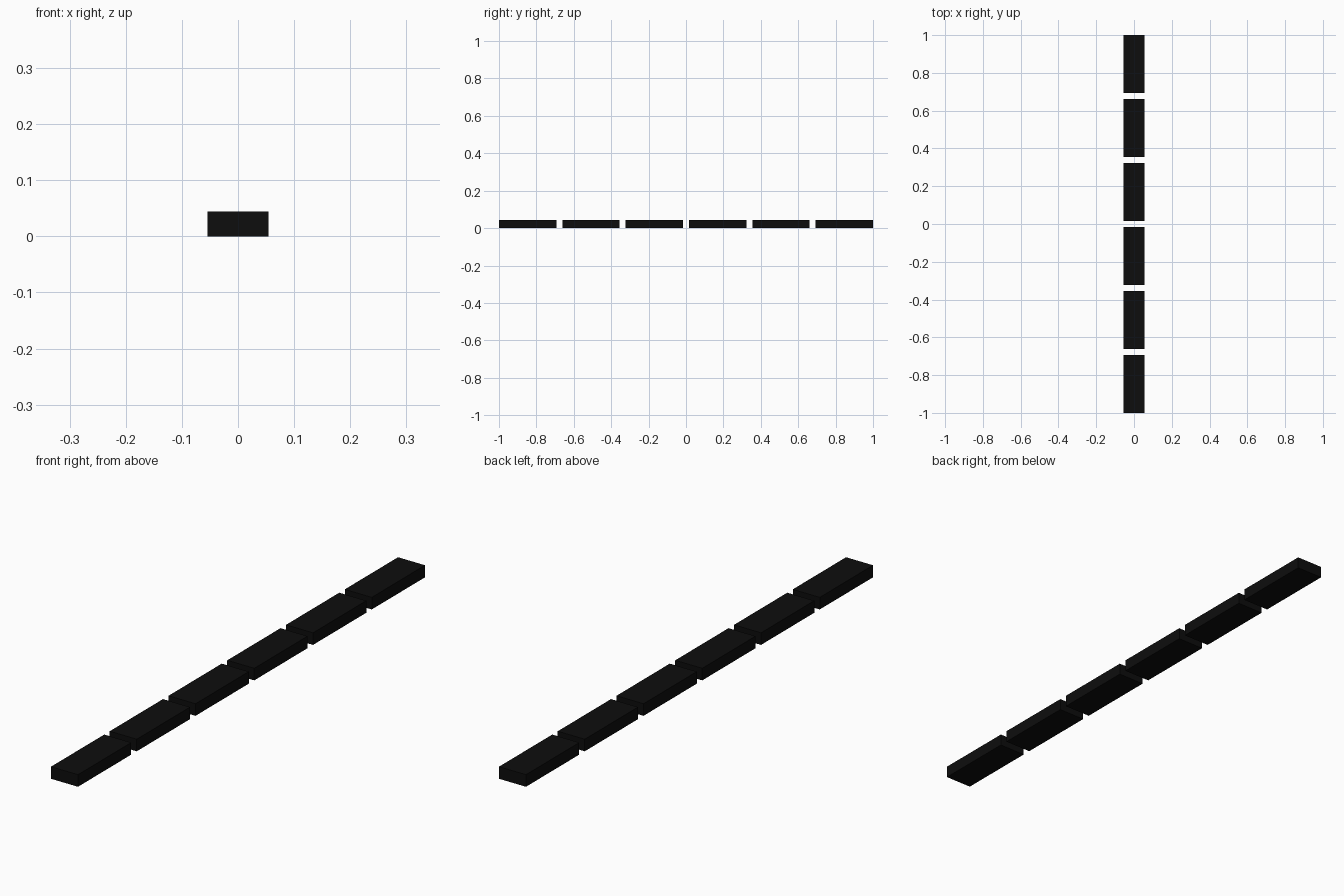
import bpy

if "Cube" in bpy.data.objects:
    bpy.data.objects.remove(bpy.data.objects["Cube"])

COUNT = 6
WIDTH, LENGTH, HEIGHT = 0.109, 0.307, 0.044
PITCH = (2.0 - LENGTH) / (COUNT - 1)

black = bpy.data.materials.new("black")
black.diffuse_color = (0.004, 0.004, 0.004, 1)
black.use_nodes = True
black.node_tree.nodes["Principled BSDF"].inputs["Base Color"].default_value = black.diffuse_color

# Row of evenly spaced flat blocks along y
for i in range(COUNT):
    y = -1 + LENGTH / 2 + i * PITCH
    bpy.ops.mesh.primitive_cube_add(size=1, location=(0, y, HEIGHT / 2))
    block = bpy.context.object
    block.name = f"strip_block_{i + 1}"
    block.scale = (WIDTH, LENGTH, HEIGHT)
    bpy.ops.object.transform_apply(location=False, rotation=False, scale=True)
    block.data.materials.append(black)
